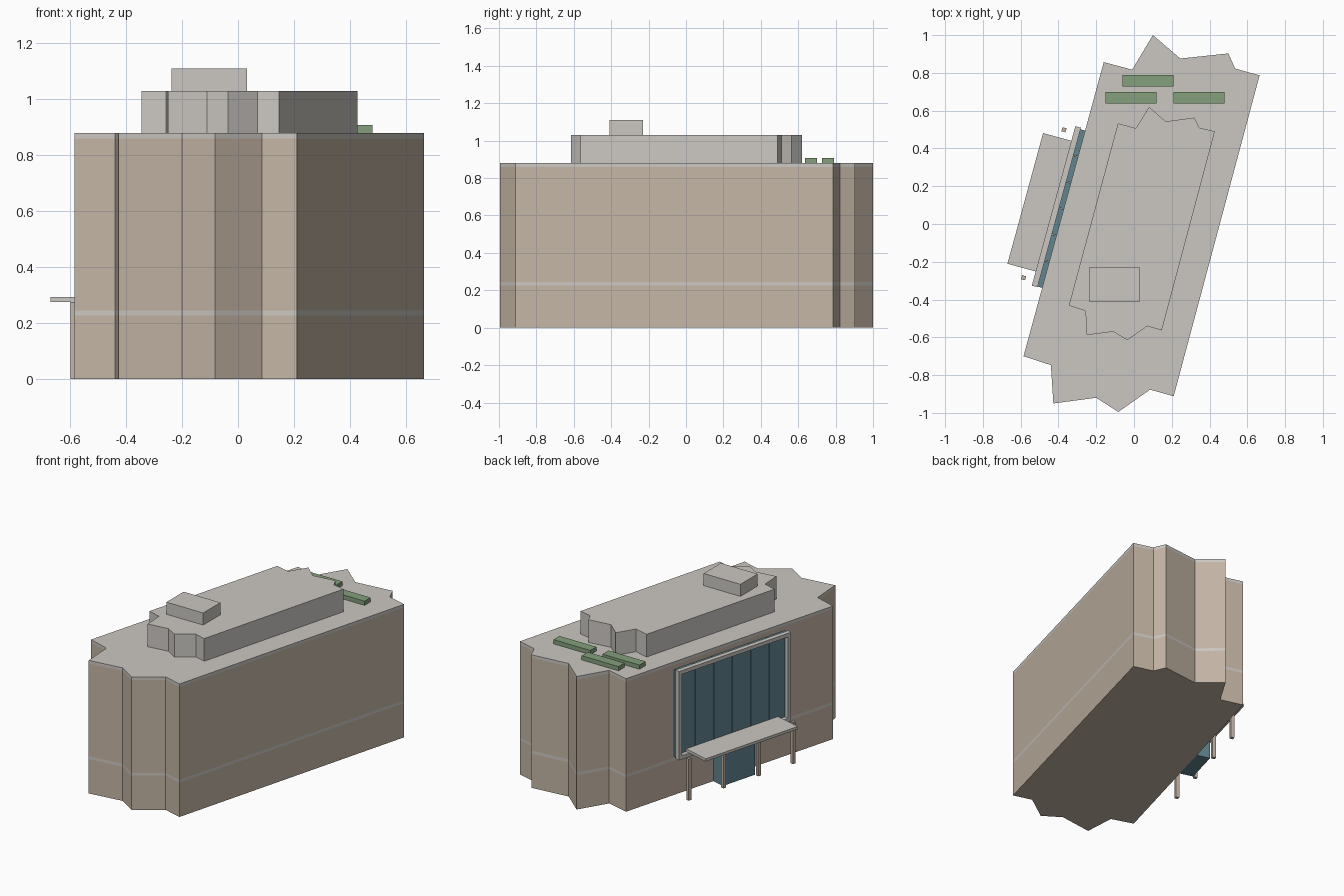
import bpy, bmesh, math
from mathutils import Matrix, Vector

if "Cube" in bpy.data.objects:
    bpy.data.objects.remove(bpy.data.objects["Cube"])


def material(name, rgb):
    m = bpy.data.materials.new(name)
    m.diffuse_color = (*rgb, 1)
    m.use_nodes = True
    m.node_tree.nodes["Principled BSDF"].inputs["Base Color"].default_value = m.diffuse_color
    return m


WALL = material("beige wall", (0.55, 0.46, 0.375))
STONE = material("pale grey stone", (0.60, 0.575, 0.54))
GLASS = material("teal glass", (0.12, 0.235, 0.28))
GREEN = material("hedge green", (0.23, 0.35, 0.20))


def finish(name, bm, mats):
    bmesh.ops.recalc_face_normals(bm, faces=bm.faces)
    me = bpy.data.meshes.new(name)
    bm.to_mesh(me)
    bm.free()
    for m in mats:
        me.materials.append(m)
    ob = bpy.data.objects.new(name, me)
    bpy.context.collection.objects.link(ob)
    return ob


def prism(name, outline, levels, mats, stone_bands=()):
    """Stack an outline through height levels; listed bands and the top use slot 1."""
    bm = bmesh.new()
    rings = [[bm.verts.new((x, y, z)) for x, y in outline] for z in levels]
    n = len(outline)
    bm.faces.new(rings[0])
    top = bm.faces.new(rings[-1])
    top.material_index = len(mats) - 1
    for b in range(len(levels) - 1):
        for i in range(n):
            j = (i + 1) % n
            f = bm.faces.new((rings[b][i], rings[b][j], rings[b + 1][j], rings[b + 1][i]))
            f.material_index = 1 if b in stone_bands else 0
    return finish(name, bm, mats)


def box(name, xs, ys, zs, mat, matrix=Matrix()):
    bm = bmesh.new()
    bmesh.ops.create_cube(bm, size=1)
    for v in bm.verts:
        v.co = matrix @ Vector((xs[v.co.x > 0], ys[v.co.y > 0], zs[v.co.z > 0]))
    return finish(name, bm, [mat])


# Main block with zigzag ends, string course and parapet band
footprint = [(-0.16, 0.857), (-0.01, 0.817), (0.10, 1.0), (0.245, 0.876), (0.50, 0.903),
             (0.535, 0.823), (0.665, 0.787), (0.21, -0.912), (0.085, -0.877), (-0.083, -0.995),
             (-0.20, -0.92), (-0.427, -0.95), (-0.44, -0.747), (-0.585, -0.70)]
prism("main_block", footprint, [0, 0.227, 0.245, 0.86, 0.88], [WALL, STONE], (1, 3))

# Set-back upper storey, a smaller version of the same outline
upper = [(-0.085, 0.533), (0.01, 0.507), (0.08, 0.62), (0.168, 0.543), (0.32, 0.563),
         (0.345, 0.51), (0.428, 0.49), (0.147, -0.563), (0.07, -0.541), (-0.035, -0.615),
         (-0.11, -0.57), (-0.25, -0.588), (-0.257, -0.46), (-0.345, -0.432)]
prism("upper_storey", upper, [0.88, 1.03], [STONE])
box("roof_plant_room", (-0.237, 0.032), (-0.41, -0.23), (1.03, 1.11), STONE)

# Roof planters
for i, (x, y) in enumerate([(-0.06, 0.727), (-0.15, 0.637), (0.21, 0.637)]):
    box(f"roof_hedge_{i + 1}", (x, x + 0.27), (y, y + 0.063), (0.88, 0.908), GREEN)

# Entrance facade frame: local x along the wall, local y outward
a, b = Vector(footprint[-1]), Vector(footprint[0])
mid, d = (a + b) / 2, b - a
facade = Matrix.Translation((mid.x, mid.y, 0)) @ Matrix.Rotation(math.atan2(d.y, d.x), 4, 'Z')

# Large window of six panes
pane = 0.866 / 6
for i in range(6):
    s = -0.433 + i * pane
    box(f"window_pane_{i + 1}", (s + 0.0015, s + pane - 0.0015), (-0.002, 0.027),
        (0.255, 0.83), GLASS, facade)

# Window surround
for name, z in (("sill", 0.25), ("head", 0.813)):
    box(f"window_{name}", (-0.435, 0.44), (0.025, 0.056), (z, z + 0.025), STONE, facade)
for name, s in (("left", 0.415), ("right", -0.435)):
    box(f"window_jamb_{name}", (s, s + 0.025), (0.025, 0.056), (0.275, 0.813), STONE, facade)

# Entrance lobby, canopy and its posts
box("entrance_lobby", (-0.125, 0.125), (-0.002, 0.09), (0, 0.26), GLASS, facade)
box("canopy", (-0.357, 0.36), (0, 0.211), (0.275, 0.293), STONE, facade)
for i in range(4):
    s = -0.406 + i * 0.2707
    box(f"canopy_post_{i + 1}", (s - 0.011, s + 0.011), (0.098, 0.12), (0, 0.275), WALL, facade)
